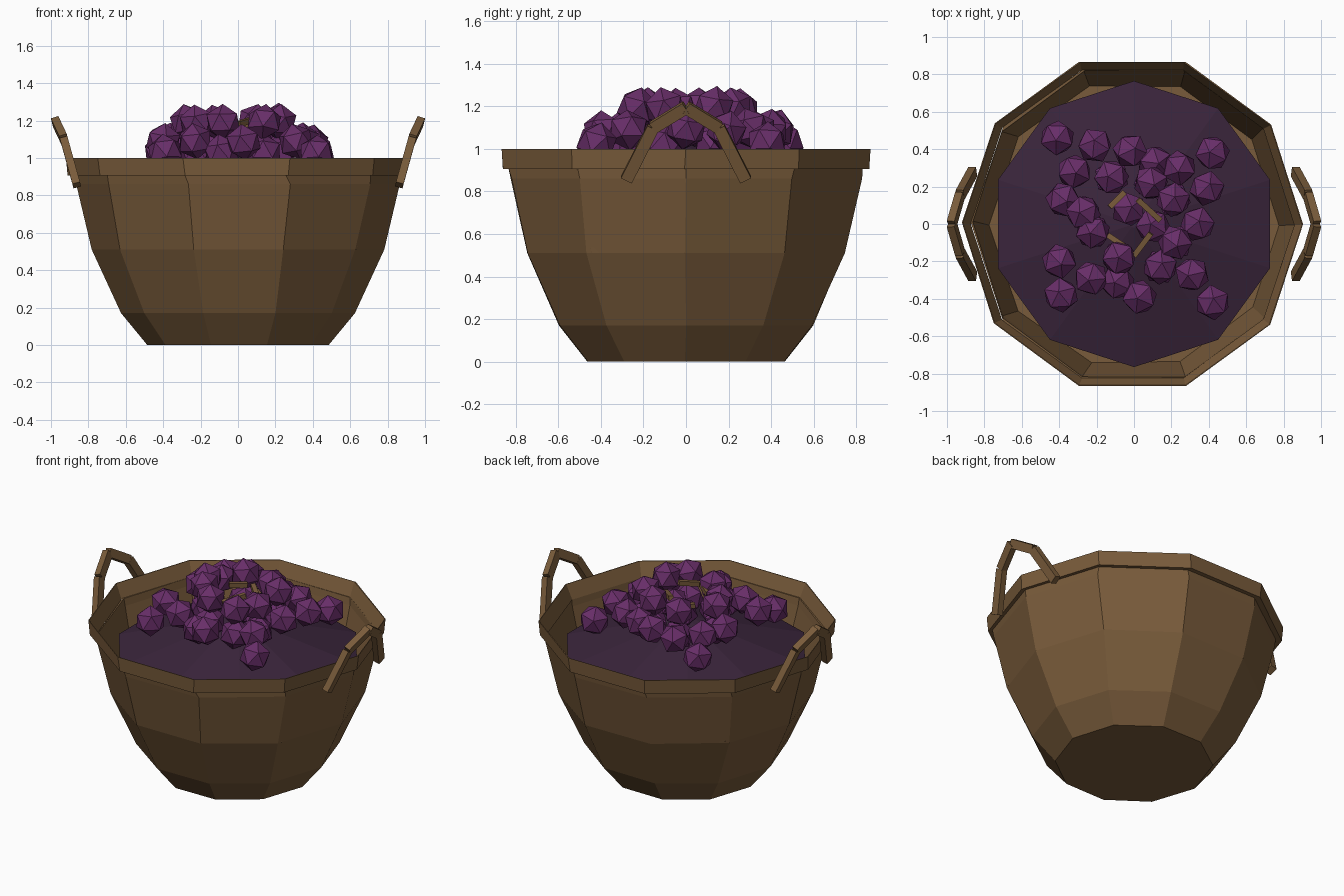
import bpy, bmesh, math, random
from mathutils import Vector

random.seed(4)
if "Cube" in bpy.data.objects:
    bpy.data.objects.remove(bpy.data.objects["Cube"])


def material(name, rgb):
    m = bpy.data.materials.new(name)
    m.use_nodes = True
    m.diffuse_color = (*rgb, 1)
    bsdf = m.node_tree.nodes["Principled BSDF"]
    bsdf.inputs["Base Color"].default_value = (*rgb, 1)
    bsdf.inputs["Roughness"].default_value = 0.9
    return m


WOOD = material("brown wood", (0.19, 0.105, 0.043))
GRAPE = material("grape purple", (0.138, 0.027, 0.14))
FILL = material("dark purple", (0.042, 0.018, 0.044))


def finish(bm, name, mat):
    bmesh.ops.recalc_face_normals(bm, faces=bm.faces)
    mesh = bpy.data.meshes.new(name)
    bm.to_mesh(mesh)
    bm.free()
    mesh.materials.append(mat)
    obj = bpy.data.objects.new(name, mesh)
    bpy.context.collection.objects.link(obj)
    return obj


def lathe(name, profile, mat, turn=0.0, wobble=0.0, loop=False, sides=10):
    """Faceted ring stack from (radius, height) pairs, capped unless it loops."""
    bm = bmesh.new()
    rings = []
    for r, z in profile:
        ring = []
        for i in range(sides):
            a = turn + math.tau * i / sides + random.uniform(-wobble, wobble)
            ring.append(bm.verts.new((r * math.cos(a), r * math.sin(a), z)))
        rings.append(ring)
    pairs = list(zip(rings, rings[1:]))
    if loop:
        pairs.append((rings[-1], rings[0]))
    else:
        bm.faces.new(rings[0])
        bm.faces.new(rings[-1])
    for low, high in pairs:
        for i in range(sides):
            j = (i + 1) % sides
            bm.faces.new((low[i], low[j], high[j], high[i]))
    return finish(bm, name, mat)


def bar(name, a, b, width, depth, mat, side):
    """Square bar from a to b; its depth runs towards side."""
    a, b = Vector(a), Vector(b)
    along = (b - a).normalized()
    u = (Vector(side) - along * along.dot(Vector(side))).normalized()
    v = along.cross(u)
    bm = bmesh.new()
    ends = [[bm.verts.new(p + u * s * depth / 2 + v * t * width / 2)
             for s, t in ((-1, -1), (1, -1), (1, 1), (-1, 1))] for p in (a, b)]
    bm.faces.new(ends[0])
    bm.faces.new(ends[1])
    for i in range(4):
        j = (i + 1) % 4
        bm.faces.new((ends[0][i], ends[0][j], ends[1][j], ends[1][i]))
    return finish(bm, name, mat)


# Basket bowl with an inner wall, and the rim band
lathe("basket_body", [(0.485, 0), (0.625, 0.17), (0.782, 0.51), (0.865, 0.86), (0.872, 0.91),
                      (0.862, 0.91), (0.855, 0.86), (0.775, 0.51)], WOOD, wobble=0.02)
rim = lathe("basket_rim", [(0.903, 0.905), (0.912, 1.0), (0.907, 1.0), (0.865, 0.905)],
            WOOD, wobble=0.008, loop=True)
rim.location.x = -0.008

# Shallow cone of filling inside the basket
lathe("filling", [(0.765, 0.8), (0.02, 1.02)], FILL, turn=math.pi / 2)

# Two arched handles of four bars each
for label, s in (("left", 1), ("right", -1)):
    path = [(0.862, -0.28, 0.855), (0.93, -0.155, 1.1), (0.975, 0, 1.195),
            (0.93, 0.155, 1.1), (0.862, 0.28, 0.855)]
    path = [(s * x, y, z) for x, y, z in path]
    for k, (a, b) in enumerate(zip(path, path[1:])):
        bar(f"{label}_handle_{k + 1}", a, b, 0.057, 0.042, WOOD, (s, 0, -0.25))

# Heaped grapes, grouped by height; the top ones rest on others below
layers = {
    1.03: [(-.41, .46), (.42, -.42), (-.39, -.38), (.42, .38), (-.09, -.31)],
    1.09: [(-.02, .39), (-.21, .42), (.24, .3), (-.32, .28), (.39, .19), (-.38, .13),
           (.34, 0), (-.4, -.2), (.31, -.27), (-.23, -.29), (.03, -.39), (.11, .33),
           (.1, -.01), (-.03, .08)],
    1.195: [(-.12, .25), (.09, .22), (.21, .13), (-.27, .06), (-.22, -.04), (.22, -.1),
            (-.08, -.18), (.14, -.23)],
}
spots = [(x, y, z) for z, row in layers.items() for x, y in row]
spots += [(x, y, 1.03) for x, y in layers[1.195]]
for k, (x, y, z) in enumerate(spots):
    bm = bmesh.new()
    bmesh.ops.create_icosphere(bm, subdivisions=1, radius=0.098)
    grape = finish(bm, f"grape_{k + 1}", GRAPE)
    grape.location = (x, y, z + random.uniform(-0.008, 0.005))
    grape.rotation_euler = [random.uniform(-0.25, 0.25), random.uniform(-0.25, 0.25),
                            random.uniform(0, math.tau)]

# Little stems between the grapes
stems = [((.02, .13, 1.19), (.14, .02, 1.16)), ((.09, -.05, 1.21), (0, -.17, 1.18)),
         ((-.14, -.06, 1.17), (-.02, -.14, 1.19)), ((-.05, .17, 1.16), (-.13, .09, 1.17))]
for k, (a, b) in enumerate(stems):
    bar(f"stem_{k + 1}", a, b, 0.03, 0.03, WOOD, (0, 0, 1))
